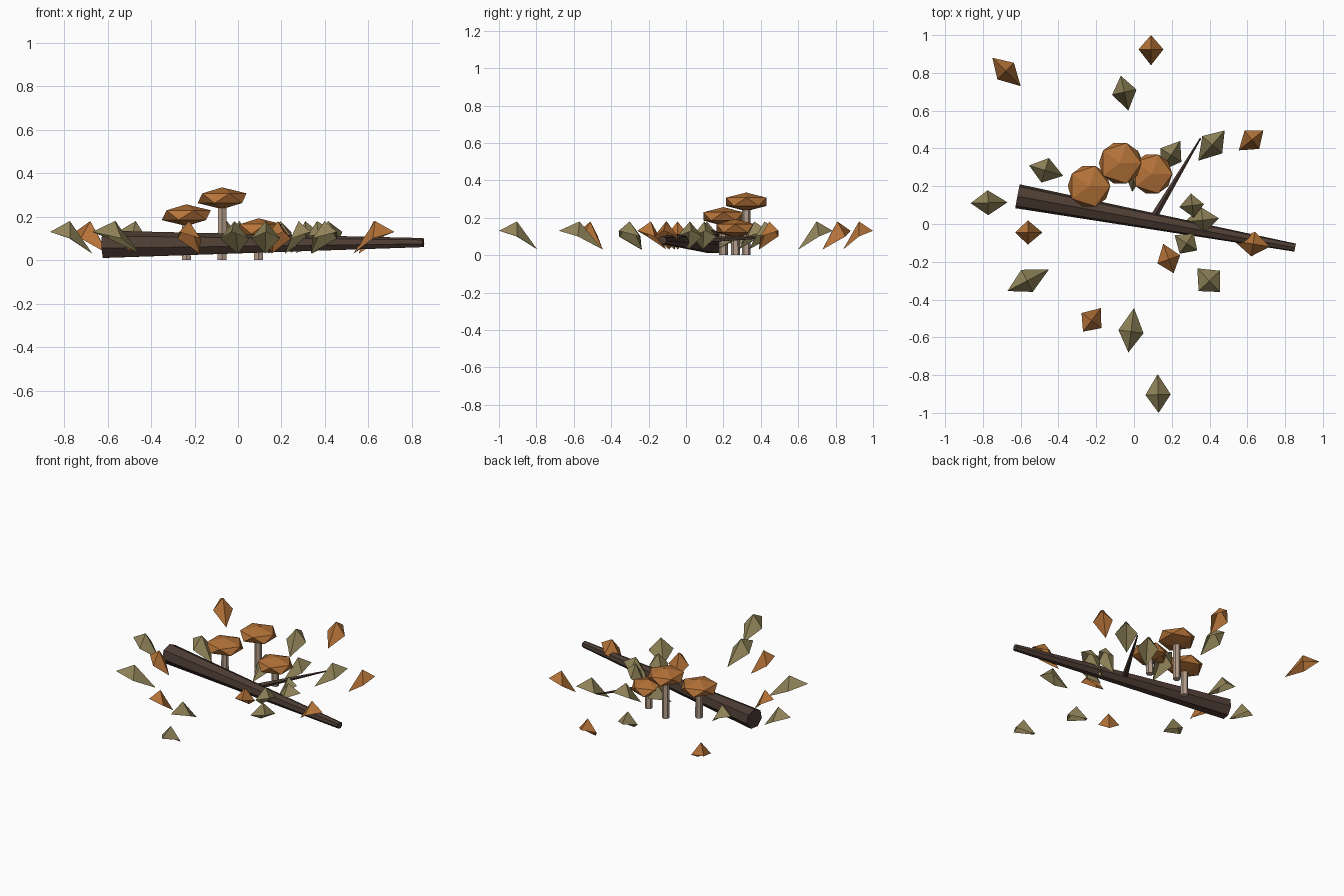
import bpy, bmesh
from mathutils import Vector

if "Cube" in bpy.data.objects:
    bpy.data.objects.remove(bpy.data.objects["Cube"])


def material(name, rgb):
    m = bpy.data.materials.new(name)
    m.diffuse_color = (*rgb, 1)
    m.use_nodes = True
    m.node_tree.nodes["Principled BSDF"].inputs["Base Color"].default_value = m.diffuse_color
    return m


ORANGE = material("orange", (0.46, 0.17, 0.04))
OLIVE = material("olive", (0.28, 0.23, 0.10))
BARK = material("bark", (0.075, 0.045, 0.034))
STEM = material("pale_stem", (0.46, 0.34, 0.26))


def add(name, bm, mat):
    me = bpy.data.meshes.new(name)
    bm.to_mesh(me)
    bm.free()
    me.materials.append(mat)
    ob = bpy.data.objects.new(name, me)
    bpy.context.collection.objects.link(ob)
    return ob


def rod(name, a, b, r1, r2, sides, mat):
    a, b = Vector(a), Vector(b)
    bm = bmesh.new()
    bmesh.ops.create_cone(bm, cap_ends=True, segments=sides, radius1=r1,
                          radius2=r2, depth=(b - a).length)
    ob = add(name, bm, mat)
    ob.rotation_mode = 'QUATERNION'
    ob.rotation_quaternion = (b - a).to_track_quat('Z', 'Y')
    ob.location = (a + b) / 2


# Fallen log and its side twig
rod("log", (-0.617, 0.147, 0.07), (0.853, -0.125, 0.08), 0.066, 0.022, 7, BARK)
rod("twig", (0.10, 0.03, 0.08), (0.353, 0.455, 0.095), 0.02, 0.004, 5, BARK)

# Mushrooms: x, y, cap centre height, cap radius
for i, (x, y, z, r) in enumerate([(-0.073, 0.322, 0.285, 0.126),
                                  (-0.238, 0.20, 0.207, 0.126),
                                  (0.095, 0.265, 0.143, 0.121)]):
    rod(f"mushroom_stem_{i}", (x, y, 0), (x, y, z), 0.024, 0.022, 6, STEM)
    bm = bmesh.new()
    bmesh.ops.create_icosphere(bm, subdivisions=1, radius=1)
    bmesh.ops.scale(bm, vec=(r, r, 0.05), verts=bm.verts)
    add(f"mushroom_cap_{i}", bm, ORANGE).location = (x, y, z)


# Leaf: four folded facets, low inner tip, raised middle
def leaf(name, inner, outer, half_width, mat):
    a, b = Vector((*inner, 0.03)), Vector((*outer, 0.13))
    mid = a.lerp(b, 0.53)
    d = (b - a).xy.normalized()
    side = Vector((-d.y, d.x, 0)) * half_width
    mid.z = 0.10
    bm = bmesh.new()
    top = bm.verts.new((mid.x, mid.y, 0.18))
    rim = [bm.verts.new(p) for p in (a, mid - side, b, mid + side)]
    for k in range(4):
        bm.faces.new((top, rim[k], rim[(k + 1) % 4]))
    add(name, bm, mat)


orange_leaves = [
    (-0.60, 0.73, -0.75, 0.88, 0.062), (0.09, 0.84, 0.09, 1.0, 0.066),
    (-0.485, -0.045, -0.63, -0.045, 0.064), (-0.175, -0.445, -0.27, -0.57, 0.066),
    (0.155, -0.105, 0.21, -0.26, 0.064), (0.53, -0.09, 0.72, -0.12, 0.066),
    (0.555, 0.39, 0.685, 0.495, 0.062)]
olive_leaves = [
    (-0.03, 0.60, -0.07, 0.785, 0.066), (-0.375, 0.255, -0.555, 0.31, 0.068),
    (-0.67, 0.115, -0.865, 0.11, 0.066), (-0.45, -0.24, -0.67, -0.355, 0.066),
    (0.0, -0.445, -0.03, -0.68, 0.067), (0.125, -0.795, 0.13, -1.0, 0.067),
    (0.335, -0.235, 0.455, -0.36, 0.078), (0.215, -0.06, 0.335, -0.14, 0.066),
    (0.265, 0.01, 0.45, 0.03, 0.068), (0.24, 0.09, 0.37, 0.105, 0.064),
    (0.14, 0.28, 0.245, 0.44, 0.066), (0.34, 0.335, 0.48, 0.495, 0.07),
    (-0.01, 0.17, 0.02, 0.39, 0.066)]
for label, group, mat in (("orange_leaf", orange_leaves, ORANGE),
                          ("olive_leaf", olive_leaves, OLIVE)):
    for i, (ax, ay, bx, by, w) in enumerate(group):
        leaf(f"{label}_{i}", (ax, ay), (bx, by), w, mat)
